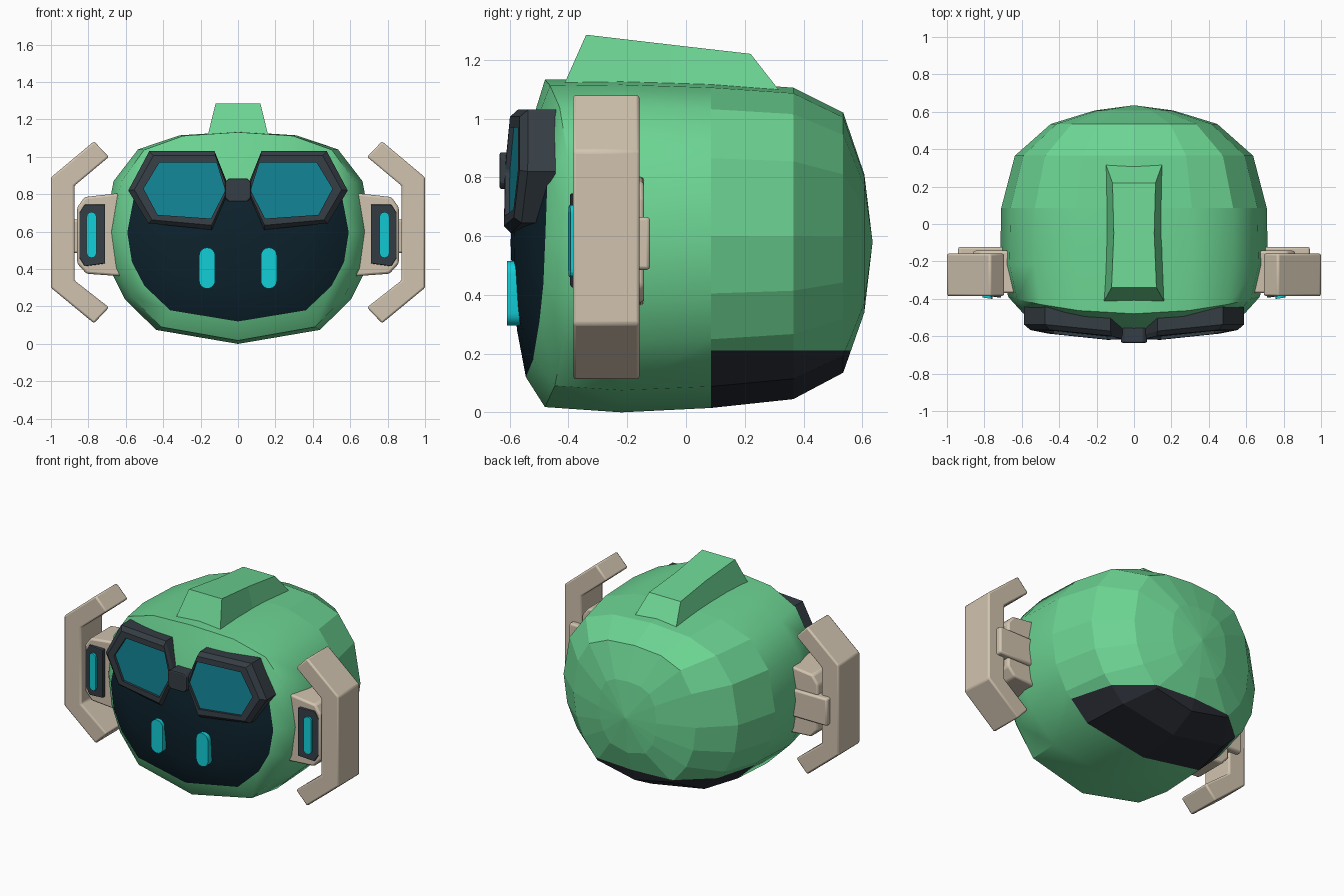
import bpy, bmesh, math

if "Cube" in bpy.data.objects:
    bpy.data.objects.remove(bpy.data.objects["Cube"])


def mat(name, r, g, b):
    m = bpy.data.materials.new(name)
    m.diffuse_color = (r, g, b, 1)
    m.use_nodes = True
    m.node_tree.nodes["Principled BSDF"].inputs["Base Color"].default_value = m.diffuse_color
    return m


GREEN = mat("shell green", 0.15, 0.66, 0.29)
FACE = mat("face navy", 0.004, 0.016, 0.026)
UNDER = mat("underside charcoal", 0.022, 0.025, 0.034)
FRAME = mat("frame slate", 0.035, 0.047, 0.058)
LENS = mat("lens teal", 0.006, 0.23, 0.30)
GLOW = mat("glow cyan", 0.006, 0.62, 0.68)
BEIGE = mat("bracket beige", 0.64, 0.55, 0.43)


def finish(name, bm, mats, bevel=0, mirror=False, angle=30):
    bmesh.ops.recalc_face_normals(bm, faces=bm.faces)
    me = bpy.data.meshes.new(name)
    bm.to_mesh(me)
    bm.free()
    ob = bpy.data.objects.new(name, me)
    bpy.context.collection.objects.link(ob)
    for m in mats:
        me.materials.append(m)
    if bevel:
        b = ob.modifiers.new("bevel", 'BEVEL')
        b.width, b.segments = bevel, 2
    if mirror:
        ob.modifiers.new("mirror", 'MIRROR').use_mirror_merge = False
    if angle:
        bpy.ops.object.select_all(action='DESELECT')
        ob.select_set(True)
        bpy.context.view_layer.objects.active = ob
        for p in me.polygons:
            p.use_smooth = False
        bpy.ops.object.shade_smooth_by_angle(angle=math.radians(angle))
    return ob


def bridge(bm, a, b, idx=0):
    n = len(a)
    for i in range(n):
        bm.faces.new((a[i], a[(i + 1) % n], b[(i + 1) % n], b[i])).material_index = idx


def prism(name, pts, y0, y1, m, bevel=0, mirror=True, slope=0, angle=0):
    """Extrude an x-z outline along y; slope turns it outwards."""
    bm = bmesh.new()
    x0 = pts[0][0]
    loops = [[bm.verts.new((x, y + slope * (x - x0), z)) for x, z in pts] for y in (y0, y1)]
    bridge(bm, *loops)
    for l in loops:
        bm.faces.new(l)
    return finish(name, bm, [m], bevel, mirror, angle)


def stadium(cx, z0, z1, r, n=8):
    top = [(cx + r * math.cos(math.pi * i / n), z1 - r + r * math.sin(math.pi * i / n)) for i in range(n + 1)]
    low = [(cx - r * math.cos(math.pi * i / n), z0 + r - r * math.sin(math.pi * i / n)) for i in range(n + 1)]
    return top + low


# Head: 16-sided rings lofted from the face to the back
HALF = [(0, 1.135), (0.31, 1.115), (0.53, 1.04), (0.66, 0.87), (0.71, 0.60),
        (0.68, 0.40), (0.60, 0.24), (0.435, 0.075), (0, 0)]
OUT = HALF + [(-x, z) for x, z in HALF[-2:0:-1]]
CZ = 0.58
POLE = -0.597


def ring(y, hw, top, bot, bow=0, lean=0):
    pts = []
    for x, z in OUT:
        k = x / 0.71
        d = (z - CZ) / (1.135 - CZ) if z > CZ else (z - CZ) / CZ
        h = d * (top - CZ) if z > CZ else d * (CZ - bot)
        pts.append((k * hw, y + bow * k * k + lean * max(d, 0), CZ + h))
    return pts


rim = ring(-0.545, 0.592, 1.035, 0.12, 0.065, 0.035)
dome = [[(x * t, POLE + (y - POLE) * t * t, CZ + (z - CZ) * t) for x, y, z in rim]
        for t in (0.33, 0.66)]
rings = dome + [rim, ring(-0.48, 0.672, 1.132, 0.018, 0.09), ring(-0.22, 0.716, 1.135, 0),
                ring(0.085, 0.71, 1.125, 0.015), ring(0.365, 0.637, 1.105, 0.045),
                ring(0.535, 0.445, 1.02, 0.135), ring(0.607, 0.21, 0.81, 0.34)]
bm = bmesh.new()
loops = [[bm.verts.new(p) for p in r] for r in rings]
for i in range(len(loops) - 1):
    bridge(bm, loops[i], loops[i + 1], 1 if i < 2 else 0)
for loop, y, idx in ((loops[0], POLE, 1), (loops[-1], 0.635, 0)):
    c = bm.verts.new((0, y, CZ))
    for i in range(16):
        bm.faces.new((loop[i], loop[(i + 1) % 16], c)).material_index = idx


def cut(faces, z):
    geo = set(faces)
    for f in faces:
        geo.update(f.edges)
        geo.update(f.verts)
    bmesh.ops.bisect_plane(bm, geom=list(geo), plane_co=(0, 0, z), plane_no=(0, 0, 1))


# visor top edge and dark underside panel
cut([f for f in bm.faces if f.material_index == 1], 0.83)
cut([f for f in bm.faces if f.calc_center_median().y > 0.09], 0.21)
for f in bm.faces:
    c = f.calc_center_median()
    if f.material_index == 1 and c.z > 0.83:
        f.material_index = 0
    if c.y > 0.09 and c.z < 0.21:
        f.material_index = 2
head = finish("head_shell", bm, [GREEN, FACE, UNDER], angle=35)
for p in head.data.polygons:
    if p.center.y > 0.09:
        p.use_smooth = False

# Crest on top
bm = bmesh.new()
prof = [(-0.34, 1.285, 0.12, -0.44, 0.175, 1.06), (-0.05, 1.251, 0.108, -0.05, 0.16, 1.06),
        (0.22, 1.22, 0.115, 0.345, 0.16, 1.06)]
secs = [[bm.verts.new(p) for p in ((-w, y, z), (w, y, z), (bw, by, bz), (-bw, by, bz))]
        for y, z, w, by, bw, bz in prof]
bridge(bm, secs[0], secs[1])
bridge(bm, secs[1], secs[2])
bm.faces.new(secs[0])
bm.faces.new(secs[2])
finish("top_crest", bm, [GREEN], angle=0)

# Goggles: hexagonal frame with recessed lens, leaning back and wrapping round
HEX = [(0.125, 1.03), (0.475, 1.03), (0.587, 0.82), (0.48, 0.645), (0.14, 0.61), (0.045, 0.83)]
INNER = [(0.115, 0.97), (0.42, 0.97), (0.505, 0.83), (0.43, 0.69), (0.145, 0.67), (0.068, 0.82)]
MID = [(a[0] * 0.6 + b[0] * 0.4, a[1] * 0.6 + b[1] * 0.4) for a, b in zip(HEX, INNER)]
bm = bmesh.new()
layers = []
for pts, off in ((HEX, 0.12), (HEX, 0.025), (MID, 0), (INNER, 0), (INNER, 0.016)):
    layers.append([bm.verts.new((x, -0.625 + 0.06 * (z - 0.61) + 0.1 * (x - 0.1) + off, z))
                   for x, z in pts])
for a, b in zip(layers, layers[1:]):
    bridge(bm, a, b)
bm.faces.new(layers[0])
bm.faces.new(layers[-1]).material_index = 1
finish("goggles", bm, [FRAME, LENS], mirror=True, angle=0)
prism("goggle_bridge", [(-0.07, 0.78), (-0.05, 0.76), (0.05, 0.76), (0.07, 0.78), (0.07, 0.865),
                        (0.05, 0.885), (-0.05, 0.885), (-0.07, 0.865)],
      -0.635, -0.55, FRAME, 0.008, False)

# Eyes
prism("eyes", stadium(0.165, 0.295, 0.515, 0.043), -0.61, -0.56, GLOW, angle=30)

# Side brackets
prism("side_brackets", [(0.77, 1.083), (1.0, 0.89), (1.0, 0.30), (0.77, 0.11), (0.69, 0.195),
                        (0.875, 0.34), (0.875, 0.845), (0.69, 1.0)],
      -0.385, -0.158, BEIGE, 0.01, angle=30)

# Ear pods, with connecting block, dark front panel and light
prism("ear_pods", [(0.60, 0.81), (0.82, 0.785), (0.86, 0.73), (0.86, 0.43), (0.81, 0.375), (0.60, 0.36)],
      -0.37, -0.143, BEIGE, 0.012, angle=30)
prism("ear_connectors", [(0.66, 0.665), (0.94, 0.665), (0.94, 0.485), (0.66, 0.485)],
      -0.28, -0.122, BEIGE, 0.012, angle=30)
prism("ear_panels", [(0.71, 0.745), (0.82, 0.745), (0.848, 0.70), (0.848, 0.46), (0.82, 0.415),
                     (0.71, 0.43)],
      -0.395, -0.34, FRAME, 0.005, slope=0.15)
prism("ear_lights", stadium(0.783, 0.46, 0.705, 0.026), -0.393, -0.375, GLOW, slope=0.15)
